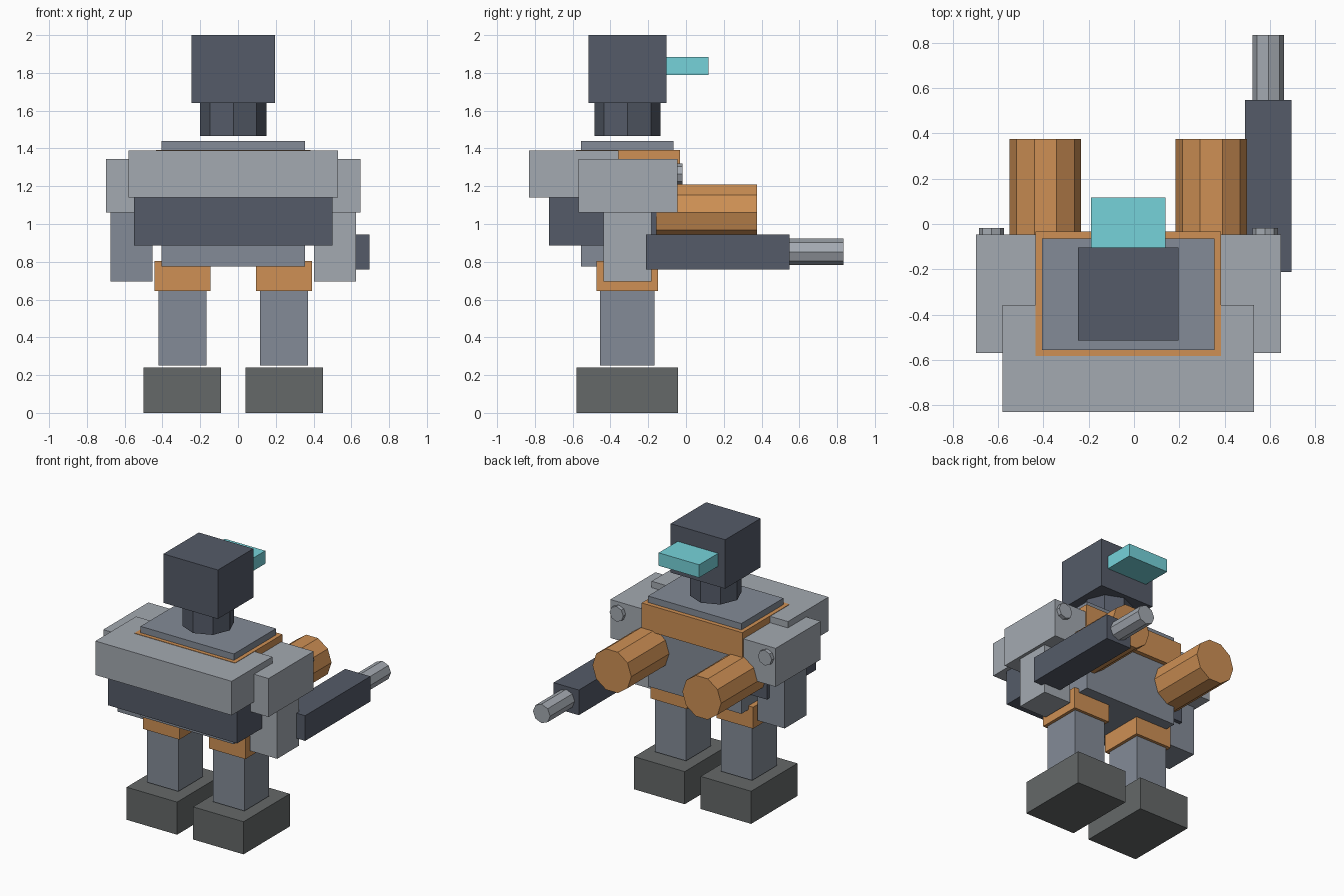
import bpy
import bmesh
from math import cos, sin, tau
from mathutils import Vector

if "Cube" in bpy.data.objects:
    bpy.data.objects.remove(bpy.data.objects["Cube"])

MID = -0.025  # the body's own mirror plane


def material(name, rgb):
    m = bpy.data.materials.new(name)
    m.diffuse_color = (*rgb, 1)
    m.use_nodes = True
    m.node_tree.nodes["Principled BSDF"].inputs["Base Color"].default_value = m.diffuse_color
    return m


DARK = material("dark_steel", (0.09, 0.105, 0.14))
STEEL = material("blue_grey", (0.23, 0.26, 0.31))
LIGHT = material("light_grey", (0.37, 0.40, 0.44))
ORANGE = material("orange", (0.62, 0.28, 0.09))
SOLE = material("sole_grey", (0.13, 0.14, 0.14))
CYAN = material("cyan", (0.18, 0.65, 0.70))


def finish(name, bm, mat):
    bmesh.ops.recalc_face_normals(bm, faces=bm.faces)
    me = bpy.data.meshes.new(name)
    bm.to_mesh(me)
    bm.free()
    me.materials.append(mat)
    bpy.context.collection.objects.link(bpy.data.objects.new(name, me))


def box(name, x, y, z, mat):
    bm = bmesh.new()
    bmesh.ops.create_cube(bm, size=1)
    for v in bm.verts:
        v.co = Vector([(lo + hi) / 2 + c * (hi - lo)
                       for c, (lo, hi) in zip(v.co, (x, y, z))])
    finish(name, bm, mat)


def prism(name, sides, radius, start, length, axis, mat):
    """Straight n-sided cylinder along y or z, with a corner on the x axis."""
    along = Vector((0, 1, 0)) if axis == "y" else Vector((0, 0, 1))
    across = Vector((0, 0, 1)) if axis == "y" else Vector((0, 1, 0))
    bm = bmesh.new()
    ring = [Vector(start) + Vector((radius * cos(i * tau / sides), 0, 0))
            + across * radius * sin(i * tau / sides) for i in range(sides)]
    low = [bm.verts.new(p) for p in ring]
    high = [bm.verts.new(p + along * length) for p in ring]
    bm.faces.new(low)
    bm.faces.new(high)
    for i in range(sides):
        j = (i + 1) % sides
        bm.faces.new((low[i], low[j], high[j], high[i]))
    finish(name, bm, mat)


# Head, visor and neck
box("head", (-0.247, 0.197), (-0.515, -0.103), (1.64, 2.0), DARK)
box("visor", (-0.19, 0.14), (-0.12, 0.118), (1.79, 1.885), CYAN)
prism("neck", 8, 0.175, (MID, -0.31, 1.465), 0.18, "z", DARK)

# Torso with chest band, and the two stacked boxes on its -y side
box("torso", (-0.405, 0.355), (-0.555, -0.065), (0.775, 1.44), STEEL)
box("chest_band", (-0.435, 0.385), (-0.583, -0.033), (1.20, 1.393), ORANGE)
box("upper_pack", (-0.58, 0.53), (-0.83, -0.357), (1.14, 1.39), LIGHT)
box("lower_pack", (-0.55, 0.50), (-0.725, -0.155), (0.885, 1.14), DARK)

# Paired parts: distances are measured outward from the mirror plane
for side, s in (("left", -1), ("right", 1)):
    def pair(a, b):
        return tuple(sorted((MID + s * a, MID + s * b)))

    box(side + "_shoulder", pair(0.40, 0.673), (-0.57, -0.046), (1.06, 1.343), LIGHT)
    prism(side + "_shoulder_bolt", 8, 0.056, (MID + s * 0.604, -0.06, 1.265),
          0.042, "y", LIGHT)
    box(side + "_arm", pair(0.428, 0.65), (-0.437, -0.183), (0.695, 1.08),
        LIGHT if s > 0 else STEEL)
    prism(side + "_chest_tube", 10, 0.158, (MID + s * 0.366, -0.155, 1.06),
          0.53, "y", ORANGE)
    box(side + "_hip", pair(0.12, 0.418), (-0.475, -0.147), (0.645, 0.803), ORANGE)
    box(side + "_leg", pair(0.142, 0.396), (-0.455, -0.168), (0.25, 0.66), STEEL)
    box(side + "_foot", pair(0.065, 0.476), (-0.58, -0.042), (0.0, 0.24), SOLE)

# Weapon on the right arm only
box("gun_body", (0.49, 0.695), (-0.212, 0.547), (0.76, 0.945), DARK)
prism("gun_barrel", 8, 0.07, (0.593, 0.53, 0.853), 0.303, "y", LIGHT)
